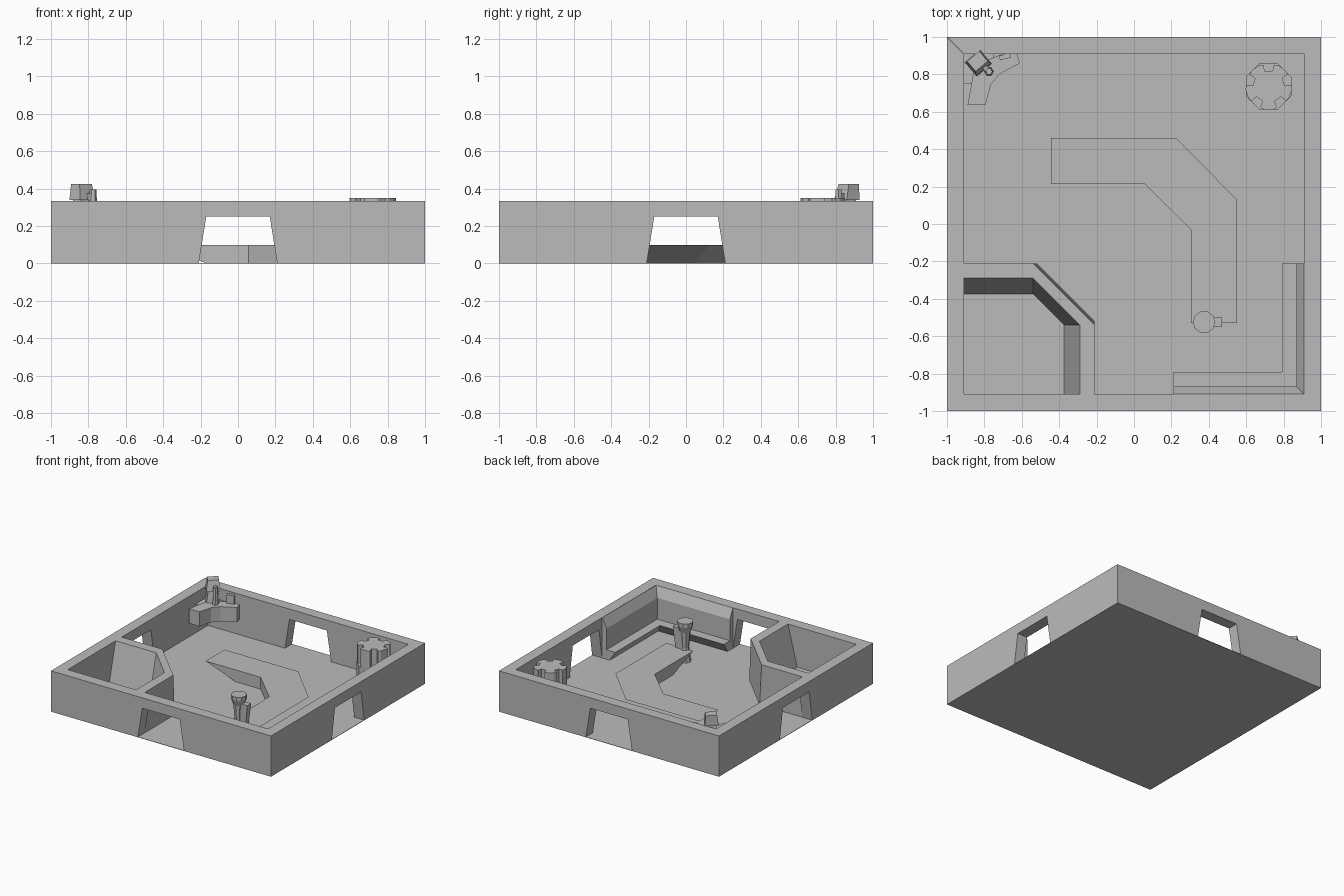
import bpy
import bmesh
from math import cos, sin, pi, radians
from mathutils import Matrix, Vector

cube = bpy.data.objects.get("Cube")
if cube:
    bpy.data.objects.remove(cube, do_unlink=True)

grey = bpy.data.materials.new("plain grey")
grey.use_nodes = True
COLOUR = (0.5, 0.5, 0.5, 1)
grey.diffuse_color = COLOUR
grey.node_tree.nodes["Principled BSDF"].inputs["Base Color"].default_value = COLOUR

WALL_TOP = 0.335
INNER = 0.91


def loft(name, sections):
    """Join matching 3D outlines into a closed flat-sided solid."""
    bm = bmesh.new()
    rings = [[bm.verts.new(p) for p in s] for s in sections]
    caps = [bm.faces.new(rings[0]), bm.faces.new(rings[-1])]
    for a, b in zip(rings, rings[1:]):
        for i in range(len(a)):
            j = (i + 1) % len(a)
            bm.faces.new((a[i], a[j], b[j], b[i]))
    bmesh.ops.recalc_face_normals(bm, faces=bm.faces)
    bmesh.ops.triangulate(bm, faces=caps)
    mesh = bpy.data.meshes.new(name)
    bm.to_mesh(mesh)
    bm.free()
    mesh.materials.append(grey)
    obj = bpy.data.objects.new(name, mesh)
    bpy.context.collection.objects.link(obj)
    return obj


def at(points, z):
    return [(x, y, z) for x, y in points]


def prism(name, bottom, z0, z1, top=None):
    return loft(name, [at(bottom, z0), at(top or bottom, z1)])


def ring(cx, cy, r, n, turn=0.0):
    return [(cx + r * cos(2 * pi * i / n + turn), cy + r * sin(2 * pi * i / n + turn))
            for i in range(n)]


def rect(cx, cy, w, d, turn=0.0):
    m = Matrix.Rotation(radians(turn), 2)
    pts = [m @ Vector((sx * w / 2, sy * d / 2))
           for sx, sy in ((-1, -1), (1, -1), (1, 1), (-1, 1))]
    return [(cx + p.x, cy + p.y) for p in pts]


# Floor
prism("floor", rect(0, 0, 2, 2), 0, 0.003)

# Four mitred walls, each with a tapered doorway
door = [(-0.21, 0), (-0.17, 0.25), (0.17, 0.25), (0.21, 0)]


def wall_outline(half, y):
    pts = [(-half, 0)] + door + [(half, 0), (half, WALL_TOP), (-half, WALL_TOP)]
    return [(x, y, z) for x, z in pts]


for i, side in enumerate(("front", "left", "back", "right")):
    wall = loft(side + "_wall", [wall_outline(1, -1), wall_outline(INNER, -INNER)])
    wall.data.transform(Matrix.Rotation(i * pi / 2, 4, "Z"))


# Corner room with a diagonal partition, walls thicker at the foot
def partition(inner, corner, bulge):
    half = [(-INNER, -0.21), (-0.54 + bulge, -0.21)]
    inside = [(-INNER, inner), (-0.54, corner)]
    flip = lambda pts: [(y, x) for x, y in reversed(pts)]
    return half + flip(half) + list(reversed(inside + flip(inside)))


prism("corner_room_partition", partition(-0.375, -0.375, 0.018), 0, WALL_TOP,
      partition(-0.29, -0.29, 0))

# Bent counter, vertical inside and undercut along its outer side and ends
counter_top = [(-0.445, 0.215), (0.055, 0.215), (0.305, -0.03), (0.305, -0.53),
               (0.55, -0.53), (0.55, 0.13), (0.225, 0.46), (-0.445, 0.46)]
counter_foot = [(-0.17, 0.215), (0.055, 0.215), (0.305, -0.03), (0.305, -0.26),
                (0.33, -0.26), (0.33, 0.04), (0.13, 0.24), (-0.17, 0.24)]
prism("bent_counter", counter_foot, 0.002, 0.1, counter_top)

# Standing figure at the counter end
fx, fy = 0.375, -0.525
loft("counter_figure_body", [at(ring(fx, fy, r, 8), z) for r, z in
                             ((0.045, 0), (0.03, 0.12), (0.042, 0.25))])
loft("counter_figure_head", [at(ring(fx, fy, r, 10), z) for r, z in
                             ((0.042, 0.25), (0.06, 0.3), (0.06, 0.33))])
prism("counter_figure_back", rect(fx + 0.05, fy, 0.05, 0.04), 0.1, 0.27,
      rect(fx + 0.06, fy, 0.07, 0.05))

# L-shaped bench with an undercut front and a sloped-top backrest
def ell(depth):
    a = INNER - depth
    return [(0.21, -INNER), (INNER, -INNER), (INNER, -0.21),
            (a, -0.21), (a, -a), (0.21, -a)]


prism("bench_seat", ell(0.07), 0.002, 0.08, ell(0.12))
loft("bench_backrest", [at(ell(0.04), 0.07), at(ell(0.04), 0.255),
                        at(ell(0.002), WALL_TOP - 0.001)])

# Fluted round table: octagon with every other side notched
cx, cy = 0.72, 0.735
gear = []
for k in range(5):
    for deg, r in ((-25, 0.125), (-14, 0.12), (-14, 0.085), (14, 0.085),
                   (14, 0.12), (25, 0.125)):
        a = radians(deg + 72 * k + 90)
        gear.append((cx + r * cos(a), cy + r * sin(a)))
prism("round_table_column", gear, 0.0, 0.35)
prism("round_table_base", ring(cx, cy, 0.132, 8, pi / 8), 0, 0.2)

# Boomerang shelf in the back corner
shelf = [(-0.89, 0.635), (-0.795, 0.635), (-0.765, 0.745), (-0.72, 0.8), (-0.61, 0.86),
         (-0.625, INNER), (-0.7, INNER), (-0.8, 0.87), (-0.86, 0.8)]
prism("corner_shelf", shelf, 0.13, 0.25)
prism("corner_shelf_mount", [(-INNER, 0.75), (-0.8, 0.75), (-0.75, 0.8), (-0.75, INNER),
                             (-INNER, INNER)], 0.13, 0.24)
prism("wall_panel", rect(-0.69, 0.895, 0.06, 0.025, 15), 0.25, 0.32)

# Seated figure and its small post on the shelf
hx, hy = -0.832, 0.86
prism("shelf_figure_body", rect(hx, hy, 0.105, 0.1, 40), 0.24, 0.35,
      rect(hx, hy, 0.07, 0.06, 40))
prism("shelf_figure_head", rect(hx, hy, 0.105, 0.09, 40), 0.34, 0.425,
      rect(hx - 0.005, hy + 0.01, 0.085, 0.07, 40))
prism("shelf_post", ring(-0.775, 0.815, 0.024, 6), 0.25, 0.395,
      ring(-0.775, 0.815, 0.018, 6))
prism("shelf_figure_arm", rect(-0.795, 0.835, 0.06, 0.025, -45), 0.34, 0.375)
